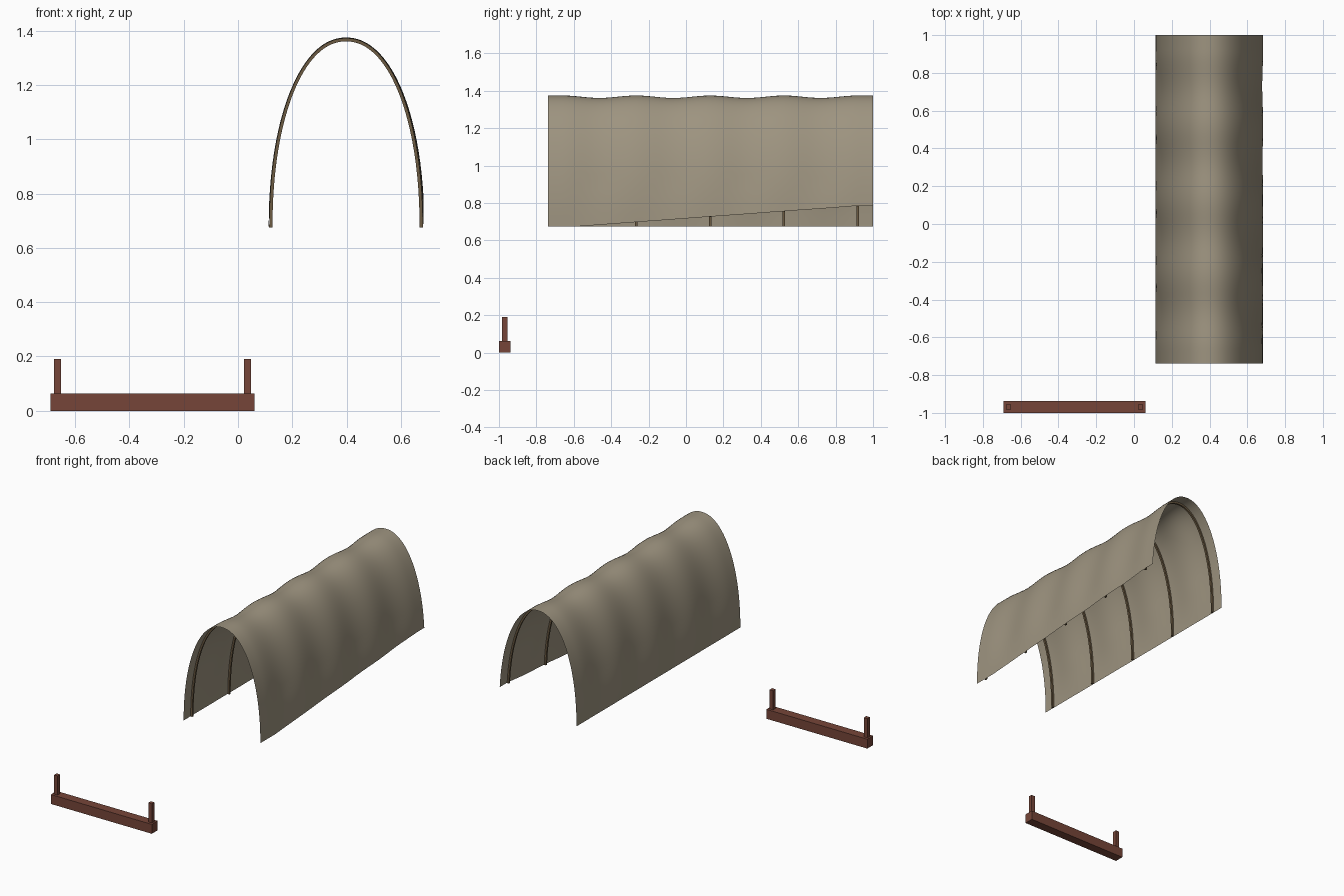
import bpy, bmesh, math

cube = bpy.data.objects.get("Cube")
if cube:
    bpy.data.objects.remove(cube)


def material(name, rgb):
    m = bpy.data.materials.new(name)
    m.use_nodes = True
    m.diffuse_color = (*rgb, 1)
    m.node_tree.nodes["Principled BSDF"].inputs["Base Color"].default_value = (*rgb, 1)
    return m


canvas_mat = material("tan canvas", (0.34, 0.295, 0.215))
hoop_mat = material("brown hoop wood", (0.15, 0.105, 0.055))
timber_mat = material("red brown timber", (0.18, 0.06, 0.04))

# Arch layout
CENTRE, HALF, BASE, RISE = 0.398, 0.285, 0.675, 0.70
FRONT, BACK = -0.738, 1.0
PITCH = 0.3945
HOOPS = [-0.66 + PITCH * i for i in range(5)]
SEGMENTS = 48


def lift(y):
    """Height by which the left hem rises towards the back."""
    return 0.11 * min(max((y + 0.58) / 1.5, 0), 1)


def arch(y, inset):
    """Points across the arch at y, from the left hem to the right hem."""
    start = math.asin((lift(y) / RISE) ** 1.05)
    points = []
    for i in range(SEGMENTS + 1):
        t = start + (math.pi - start) * i / SEGMENTS
        c, s = math.cos(t), max(math.sin(t), 0)
        flare = 0.03 * lift(y) * max(c, 0)
        x = CENTRE + math.copysign((HALF - inset) * abs(c) ** 0.95, c) + flare
        points.append((x, y, BASE + (RISE - inset) * s ** 0.95))
    return points


def sag(y):
    """Depth of the cloth between neighbouring hoops."""
    if not HOOPS[0] < y < HOOPS[-1]:
        return 0
    return 0.0065 * (1 - math.cos(math.tau * (y - HOOPS[0]) / PITCH))


def skin(name, rings, mat, closed=False):
    """Join rows of points into a surface."""
    bm = bmesh.new()
    rows = [[bm.verts.new(p) for p in ring] for ring in rings]
    pairs = list(zip(rows, rows[1:]))
    if closed:
        pairs.append((rows[-1], rows[0]))
    for a, b in pairs:
        for i in range(len(a) - 1):
            bm.faces.new((a[i], a[i + 1], b[i + 1], b[i]))
    if closed:
        for end in (0, -1):
            bm.faces.new([row[end] for row in rows])
    bmesh.ops.recalc_face_normals(bm, faces=bm.faces)
    mesh = bpy.data.meshes.new(name)
    bm.to_mesh(mesh)
    bm.free()
    mesh.materials.append(mat)
    obj = bpy.data.objects.new(name, mesh)
    bpy.context.collection.objects.link(obj)
    bpy.ops.object.select_all(action="DESELECT")
    obj.select_set(True)
    bpy.context.view_layer.objects.active = obj
    bpy.ops.object.shade_smooth_by_angle(angle=math.radians(40))
    return obj


# Canvas cover, sagging between the hoops
STEPS = 88
rows = []
for k in range(STEPS + 1):
    y = FRONT + (BACK - FRONT) * k / STEPS
    flat, deep = arch(y, 0), arch(y, sag(y))
    # the cloth hangs true at the hems and sags over the upper arch
    row = []
    for p, q in zip(flat, deep):
        w = min((p[2] - BASE) / (0.35 * RISE), 1)
        row.append([a + (b - a) * w for a, b in zip(p, q)])
    rows.append(row)
cover = skin("canvas_cover", rows, canvas_mat)

# Bent hoops under the cover
for n, y in enumerate(HOOPS):
    a, b = y - 0.0065, y + 0.0065
    rings = [arch(a, 0.002), arch(b, 0.002), arch(b, 0.014), arch(a, 0.014)]
    skin(f"hoop_{n + 1}", rings, hoop_mat, closed=True)


def box(name, centre, size, mat):
    bpy.ops.mesh.primitive_cube_add(size=1, location=centre)
    obj = bpy.context.object
    obj.name = name
    obj.scale = size
    obj.data.materials.append(mat)


# Bolster beam with two upright stakes
box("bolster_beam", (-0.315, -0.969, 0.0315), (0.75, 0.062, 0.063), timber_mat)
for name, side in (("right_stake", -1), ("left_stake", 1)):
    box(name, (-0.315 + 0.35 * side, -0.969, 0.126), (0.027, 0.027, 0.13), timber_mat)
